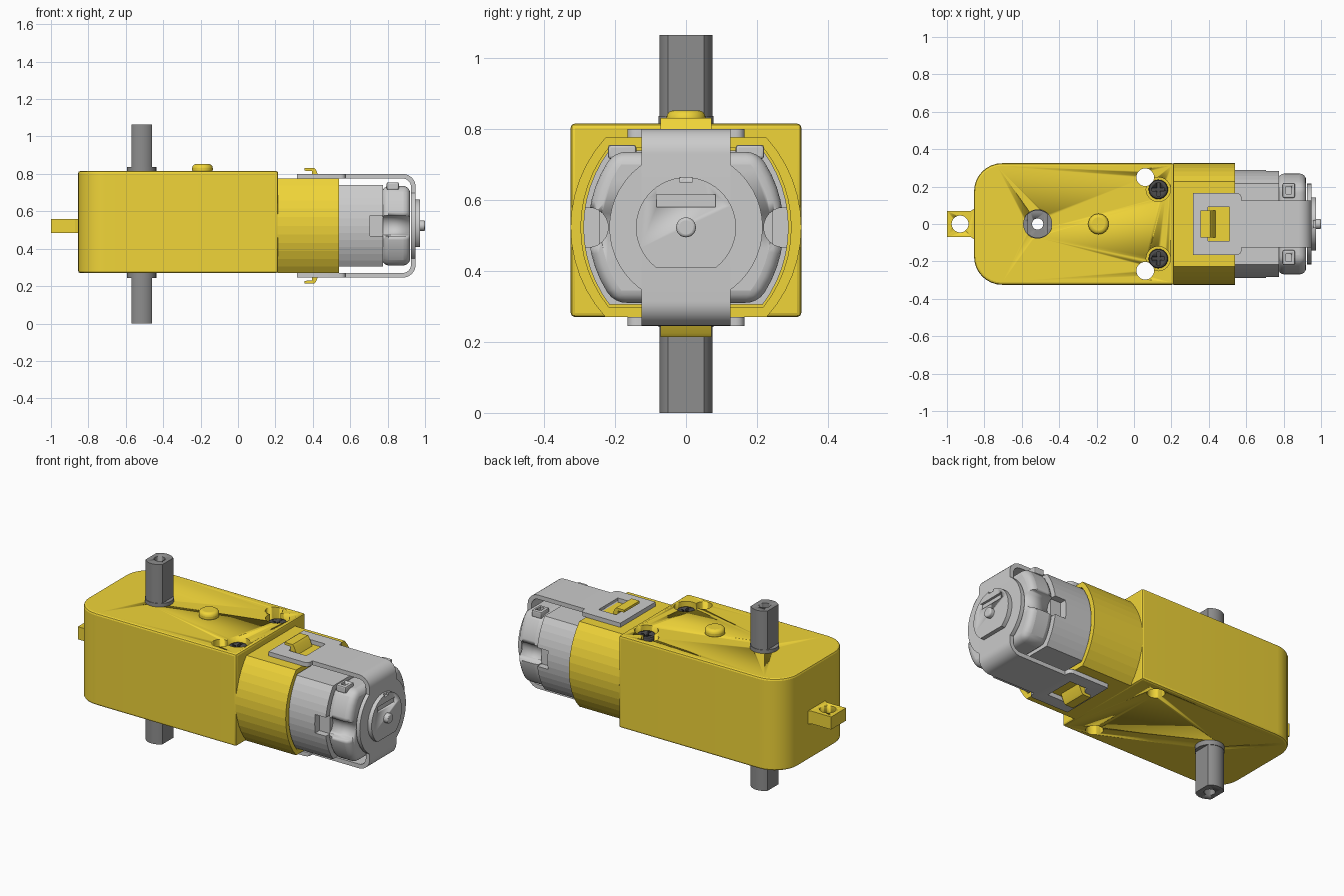
import bpy, bmesh, math
from mathutils import Vector

if "Cube" in bpy.data.objects:
    bpy.data.objects.remove(bpy.data.objects["Cube"])

CZ = 0.5225  # height of the motor axis


def material(name, rgb):
    m = bpy.data.materials.new(name)
    m.diffuse_color = (*rgb, 1)
    m.use_nodes = True
    m.node_tree.nodes["Principled BSDF"].inputs["Base Color"].default_value = m.diffuse_color
    return m


YELLOW = material("yellow_plastic", (0.87, 0.66, 0.04))
STEEL = material("axle_grey", (0.27, 0.27, 0.27))
BLACK = material("screw_black", (0.07, 0.07, 0.07))


def prism(name, pts, axis, a, b, mat=None, smooth=True):
    """Extrude a 2D outline along an axis: z uses (x,y), x uses (y,z), y uses (x,z)."""
    place = {"z": lambda p, h: (p[0], p[1], h),
             "x": lambda p, h: (h, p[0], p[1]),
             "y": lambda p, h: (p[0], h, p[1])}[axis]
    bm = bmesh.new()
    lo = [bm.verts.new(place(p, a)) for p in pts]
    hi = [bm.verts.new(place(p, b)) for p in pts]
    bm.faces.new(lo)
    bm.faces.new(hi)
    for i in range(len(pts)):
        j = (i + 1) % len(pts)
        bm.faces.new((lo[i], lo[j], hi[j], hi[i]))
    bmesh.ops.recalc_face_normals(bm, faces=bm.faces)
    me = bpy.data.meshes.new(name)
    bm.to_mesh(me)
    bm.free()
    ob = bpy.data.objects.new(name, me)
    bpy.context.collection.objects.link(ob)
    if mat:
        me.materials.append(mat)
    if smooth:
        select(ob)
        bpy.ops.object.shade_smooth_by_angle(angle=math.radians(30))
    return ob


def select(ob):
    bpy.ops.object.select_all(action="DESELECT")
    bpy.context.view_layer.objects.active = ob
    ob.select_set(True)


def arc(cx, cy, r, a0, a1, n=8):
    return [(cx + r * math.cos(math.radians(a0 + (a1 - a0) * i / n)),
             cy + r * math.sin(math.radians(a0 + (a1 - a0) * i / n))) for i in range(n + 1)]


def circle(cx, cy, r, n=32):
    return arc(cx, cy, r, 0, 360, n)[:-1]


def rect(x0, x1, y0, y1):
    return [(x0, y0), (x1, y0), (x1, y1), (x0, y1)]


def barrel(half_w, half_h, r, cx=0, cy=CZ, n=12):
    """Outline with flat top and bottom and bulging sides."""
    a = math.degrees(math.asin(half_h / r))
    side = arc(half_w - r, 0, r, -a, a, n)
    return ([(cx + x, cy + y) for x, y in side] + [(cx - x, cy - y) for x, y in side])


def cut(ob, cutter):
    m = ob.modifiers.new("cut", "BOOLEAN")
    m.operation, m.object, m.solver = "DIFFERENCE", cutter, "EXACT"
    select(ob)
    bpy.ops.object.modifier_apply(modifier=m.name)
    bpy.data.objects.remove(cutter)


def bevel(ob, width, segments=3, angle=50):
    m = ob.modifiers.new("bevel", "BEVEL")
    m.width, m.segments = width, segments
    m.limit_method, m.angle_limit = "ANGLE", math.radians(angle)
    select(ob)
    bpy.ops.object.modifier_apply(modifier=m.name)
    bpy.ops.object.shade_smooth_by_angle(angle=math.radians(30))


def flip(pts):
    return [(x, 2 * CZ - z) for x, z in pts]


# gearbox housing with rounded rear corners
housing = prism("gearbox_housing",
                [(0.215, -0.325), (0.215, 0.325)] + arc(-0.705, 0.175, 0.15, 90, 180)
                + arc(-0.705, -0.175, 0.15, 180, 270), "z", 0.27, 0.815, YELLOW)
bevel(housing, 0.012, 2)
cut(housing, prism("cutter", circle(-0.515, 0, 0.07), "z", 0, 1.2))
for s in (1, -1):
    cut(housing, prism("cutter", circle(0.06, s * 0.25, 0.047), "z", 0, 1.2))
    cut(housing, prism("cutter", circle(0.13, s * 0.185, 0.065), "z", 0.755, 1.2))

    # countersunk cross-head screw
    screw = prism("screw", circle(0.13, s * 0.185, 0.052, 24), "z", 0.74, 0.795, BLACK)
    bevel(screw, 0.012, 2)
    for w, d in ((0.034, 0.008), (0.008, 0.034)):
        cut(screw, prism("cutter", rect(0.13 - w, 0.13 + w, s * 0.185 - d, s * 0.185 + d),
                         "z", 0.77, 0.9))

# rear mounting tab
tab = prism("mounting_tab", [(-1, -0.07), (-0.872, -0.07), (-0.85, -0.085),
                             (-0.85, 0.085), (-0.872, 0.07), (-1, 0.07)],
            "z", 0.485, 0.56, YELLOW)
cut(tab, prism("cutter", circle(-0.93, 0, 0.045), "z", 0, 1))

# locating peg on top
peg = prism("locating_peg", circle(-0.19, 0, 0.055), "z", 0.80, 0.852, YELLOW)
bevel(peg, 0.02, 4)

# output axle with two flats, and its round collar
axle = prism("output_axle", [(y - 0.515, x) for x, y in barrel(0.075, 0.055, 0.075, 0, 0)],
             "z", 0, 1.065, STEEL)
cut(axle, prism("cutter", circle(-0.515, 0, 0.03, 24), "z", -0.1, 1.2))
collar = prism("axle_collar", circle(-0.515, 0, 0.078), "z", 0.242, 0.836, STEEL)
cut(collar, prism("cutter", circle(-0.515, 0, 0.05), "z", 0, 1.2))

# sleeve that holds the motor
sleeve = prism("motor_sleeve", barrel(0.325, 0.2525, 0.375), "x", 0.21, 0.54, YELLOW, False)
cut(sleeve, prism("cutter", barrel(0.296, 0.224, 0.36), "x", 0.23, 0.7))

# motor can and end cap, with a channel down each side
can = prism("motor_can", barrel(0.289, 0.217, 0.36), "x", 0.23, 0.775, None, False)
cap = prism("motor_end_cap", barrel(0.275, 0.2125, 0.34), "x", 0.77, 0.92)
bevel(cap, 0.035, 4)
for s in (1, -1):
    cut(can, prism("cutter", rect(s * 0.245, s * 0.4, CZ - 0.055, CZ + 0.055), "x", 0.705, 0.8))
    cut(cap, prism("cutter", circle(s * 0.275, CZ, 0.056, 24), "x", 0.7, 1))
    # motor terminal
    term = prism("terminal", rect(0.795, 0.86, s * 0.14, s * 0.22), "z", 0.715, 0.755)
    bevel(term, 0.008, 2)
    cut(term, prism("cutter", rect(0.812, 0.843, s * 0.16, s * 0.20), "z", 0.738, 0.8))

# metal strap wrapped around the motor end
outer = arc(0.88, 0.315, 0.07, -90, 0) + arc(0.88, 0.73, 0.07, 0, 90)
inner = arc(0.88, 0.73, 0.045, 90, 0) + arc(0.88, 0.315, 0.045, 0, -90)
prism("strap_band", [(0.57, 0.245)] + outer + [(0.57, 0.80), (0.57, 0.775)] + inner
      + [(0.57, 0.27)], "y", -0.125, 0.125)
prism("strap_end_disc", circle(0, CZ, 0.216, 48), "x", 0.926, 0.949)

hook = [(0.395, 0.765), (0.44, 0.765), (0.418, 0.82), (0.408, 0.831),
        (0.355, 0.831), (0.355, 0.817), (0.395, 0.815)]
half = [(0.315, 0.165)] + arc(0.55, 0.14, 0.025, 90, 0, 4) + [(0.575, 0.125)]
for name, z, pts in (("upper", 0.775, hook), ("lower", 0.245, flip(hook))):
    # wide strap end with its window, caught on a sleeve hook
    plate = prism(name + "_strap_plate", half + [(x, -y) for x, y in reversed(half)],
                  "z", z, z + 0.025)
    cut(plate, prism("cutter", rect(0.395, 0.51, -0.09, 0.09), "z", z - 0.1, z + 0.1))
    prism(name + "_sleeve_hook", pts, "y", -0.072, 0.072, YELLOW)

# bearing boss with flat bottom, slot and notch
a = math.degrees(math.asin(0.1125 / 0.141))
boss = prism("bearing_boss", arc(0, CZ, 0.141, -a, 180 + a, 40), "x", 0.945, 0.974)
cut(boss, prism("cutter", rect(-0.083, 0.083, 0.58, 0.615), "x", 0.96, 1.1))
cut(boss, prism("cutter", rect(-0.018, 0.018, 0.65, 0.70), "x", 0.96, 1.1))
nub = prism("motor_shaft_tip", circle(0, CZ, 0.028, 24), "x", 0.96, 1.0)
bevel(nub, 0.008, 3)
